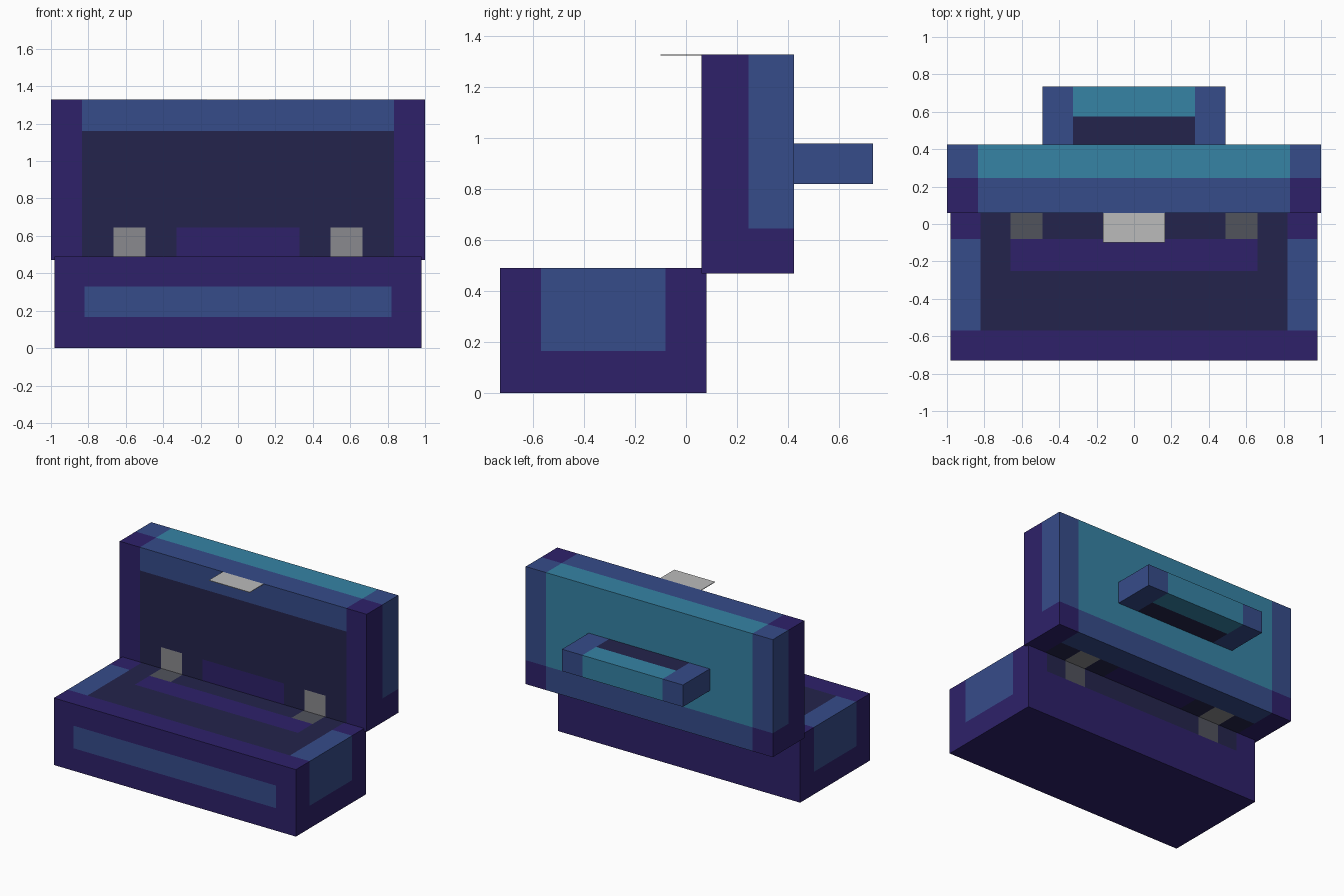
import bpy
import bmesh
from mathutils import Vector

cube = bpy.data.objects.get("Cube")
if cube:
    bpy.data.objects.remove(cube, do_unlink=True)


def linear(v):
    v /= 255
    return v / 12.92 if v <= 0.04045 else ((v + 0.055) / 1.055) ** 2.4


def make_material(name, r, g, b):
    mat = bpy.data.materials.new(name)
    mat.use_nodes = True
    color = (linear(r), linear(g), linear(b), 1)
    mat.diffuse_color = color
    bsdf = next(n for n in mat.node_tree.nodes if n.type == 'BSDF_PRINCIPLED')
    bsdf.inputs["Base Color"].default_value = color
    bsdf.inputs["Roughness"].default_value = 0.9
    return mat


MATERIALS = [
    make_material("deep purple", 46, 33, 106),
    make_material("steel blue", 54, 76, 138),
    make_material("dark navy", 36, 36, 76),
    make_material("teal", 54, 131, 165),
    make_material("mid grey", 138, 138, 142),
    make_material("dark grey", 81, 83, 92),
    make_material("light grey", 187, 187, 187),
]
PURPLE, BLUE, NAVY, TEAL, MID_GREY, DARK_GREY, LIGHT_GREY = range(7)


def painted_box(name, low, high, cuts, rule):
    """Box split along the given x (mirrored), y and z lines, coloured by rule."""
    low, high = Vector(low), Vector(high)
    bm = bmesh.new()
    bmesh.ops.create_cube(bm, size=1)
    for v in bm.verts:
        v.co = (low + high) / 2 + Vector(a * b for a, b in zip(v.co, high - low))
    xs, ys, zs = cuts
    lines = ([(0, s * x) for x in xs for s in (-1, 1)]
             + [(1, y) for y in ys] + [(2, z) for z in zs])
    for axis, value in lines:
        normal = Vector((0, 0, 0))
        normal[axis] = 1
        bmesh.ops.bisect_plane(bm, geom=bm.verts[:] + bm.edges[:] + bm.faces[:],
                               plane_co=normal * value, plane_no=normal, dist=1e-5)
    bm.normal_update()
    for f in bm.faces:
        c, n = f.calc_center_median(), f.normal
        sides = {"left": n.x > .5, "right": n.x < -.5, "front": n.y < -.5,
                 "back": n.y > .5, "top": n.z > .5, "bottom": n.z < -.5}
        side = next(k for k, hit in sides.items() if hit)
        f.material_index = rule(side, abs(c.x), c.y, c.z)
    mesh = bpy.data.meshes.new(name)
    bm.to_mesh(mesh)
    bm.free()
    for mat in MATERIALS:
        mesh.materials.append(mat)
    obj = bpy.data.objects.new(name, mesh)
    bpy.context.collection.objects.link(obj)
    return obj


def base_rule(side, x, y, z):
    hinge = 0.49 < x < 0.66
    if side == "front":
        return BLUE if x < 0.82 and 0.165 < z < 0.33 else PURPLE
    if side in ("left", "right"):
        return BLUE if -0.57 < y < -0.08 and z > 0.165 else PURPLE
    if side == "back":
        if x > 0.82 or z < 0.33:
            return PURPLE
        return DARK_GREY if hinge else NAVY
    if side == "top" and y > -0.57:
        if x > 0.82:
            return BLUE if y < -0.08 else PURPLE
        if y > -0.08:
            return DARK_GREY if hinge else NAVY
        return PURPLE if y > -0.25 and x < 0.66 else NAVY
    return PURPLE


def lining(x):
    """Colours of the row along the lid's hinge edge."""
    if x < 0.33:
        return PURPLE
    return MID_GREY if 0.495 < x < 0.665 else NAVY


def lid_rule(side, x, y, z):
    rim = x > 0.835
    if side == "front":
        if rim:
            return PURPLE
        if z > 1.16:
            return BLUE
        return lining(x) if z < 0.645 else NAVY
    if side in ("left", "right"):
        return BLUE if y > 0.245 and z > 0.64 else PURPLE
    if side == "top":
        if y < 0.245:
            return PURPLE if rim else BLUE
        return BLUE if rim else TEAL
    if side == "back":
        if z < 0.645:
            return PURPLE if rim else BLUE
        return BLUE if rim else TEAL
    if rim:
        return PURPLE
    return BLUE if y > 0.245 else lining(x)


def handle_rule(side, x, y, z):
    if side in ("left", "right") or x > 0.325:
        return BLUE
    return NAVY if y < 0.575 else TEAL


# Lower body with painted lining and hinge plates
painted_box("chest_base", (-0.98, -0.73, 0), (0.98, 0.08, 0.49),
            ([0.49, 0.66, 0.82], [-0.57, -0.25, -0.08], [0.165, 0.33]), base_rule)

# Open lid standing upright behind the body
painted_box("chest_lid", (-1, 0.06, 0.47), (1, 0.425, 1.33),
            ([0.33, 0.495, 0.665, 0.835], [0.245], [0.645, 1.16]), lid_rule)

# Grip on the lid's outer face
painted_box("lid_handle", (-0.49, 0.425, 0.82), (0.49, 0.735, 0.98),
            ([0.325], [0.575], []), handle_rule)

# Thin clasp projecting from the lid's upper edge
painted_box("clasp_plate", (-0.165, -0.10, 1.326), (0.165, 0.06, 1.33),
            ([], [], []), lambda *a: LIGHT_GREY)
